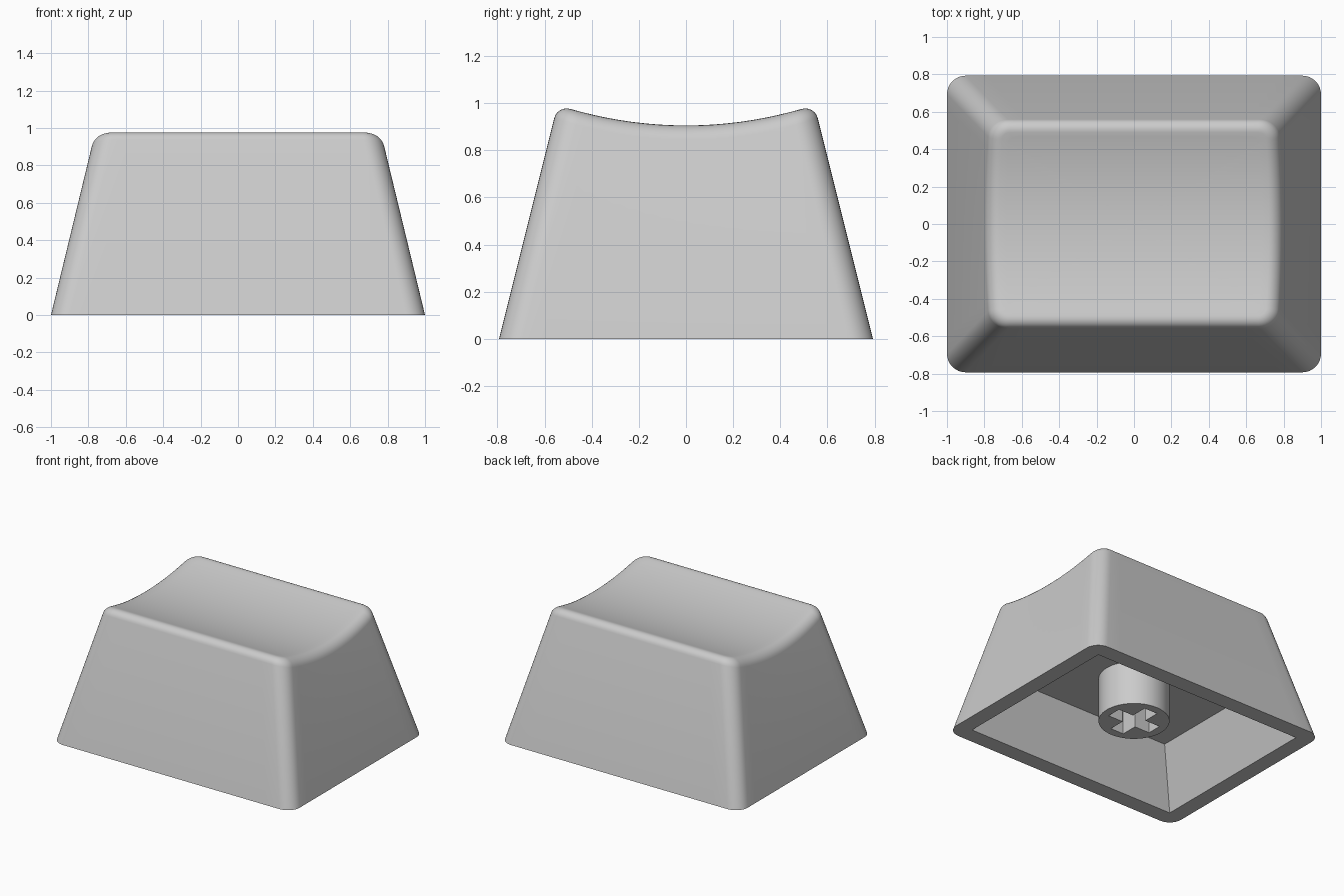
import bpy
import bmesh
from math import cos, sin, pi, sqrt, radians

if "Cube" in bpy.data.objects:
    bpy.data.objects.remove(bpy.data.objects["Cube"], do_unlink=True)

HALF_X, HALF_Y = 1.0, 0.793          # base footprint
LEAN_X, LEAN_Y = 0.242, 0.25         # inward lean of the walls
CORNER, FILLET = 0.10, 0.06          # corner rounding and top edge rounding
DISH_R, DISH_LOW = 1.75, 0.905       # scooped top
CEILING = 0.43                       # roof of the hollow underside
SEG, SIDE = 8, 16                    # points per corner and per side

grey = bpy.data.materials.new("light grey plastic")
grey.use_nodes = True
grey.diffuse_color = (0.6, 0.6, 0.6, 1)
grey.node_tree.nodes["Principled BSDF"].inputs["Base Color"].default_value = (0.6, 0.6, 0.6, 1)


def dish(y):
    """Height of the scooped top at y."""
    return DISH_LOW + DISH_R - sqrt(DISH_R ** 2 - y * y)


def outline(hx, hy, r):
    """Rounded rectangle with the same point count for any size."""
    corners = []
    for i, (sx, sy) in enumerate([(1, 1), (-1, 1), (-1, -1), (1, -1)]):
        angles = [(i + k / SEG) * pi / 2 for k in range(SEG + 1)]
        corners.append([(sx * (hx - r) + r * cos(a), sy * (hy - r) + r * sin(a)) for a in angles])
    pts = []
    for i, arc in enumerate(corners):
        pts += arc
        (ax, ay), (bx, by) = arc[-1], corners[(i + 1) % 4][0]
        pts += [(ax + (bx - ax) * k / SIDE, ay + (by - ay) * k / SIDE) for k in range(1, SIDE)]
    return pts


def edge_ring(inset, drop):
    """Ring on the leaning wall, a set drop below the scooped top."""
    ring = []
    for i, (x, y) in enumerate(outline(HALF_X - LEAN_X, HALF_Y - LEAN_Y, CORNER)):
        for _ in range(3):
            z = dish(y) - drop
            x, y = outline(HALF_X - LEAN_X * z - inset, HALF_Y - LEAN_Y * z - inset,
                           CORNER - inset)[i]
        ring.append((x, y, z))
    return ring


def finish(bm, obj):
    bmesh.ops.remove_doubles(bm, verts=bm.verts, dist=0.0001)
    bmesh.ops.recalc_face_normals(bm, faces=bm.faces)
    bm.to_mesh(obj.data)
    bm.free()
    bpy.ops.object.select_all(action="DESELECT")
    obj.select_set(True)
    bpy.context.view_layer.objects.active = obj
    bpy.ops.object.shade_smooth_by_angle(angle=radians(30))


# Cap shell: hollow ceiling, rim, walls, rounded edge, scooped top
rings = [[(x, y, CEILING) for x, y in outline(0.73, 0.545, 0)],
         [(x, y, 0) for x, y in outline(0.88, 0.67, 0)],
         [(x, y, 0) for x, y in outline(HALF_X, HALF_Y, CORNER)]]
for k in range(7):
    t = k / 6 * pi / 2
    rings.append(edge_ring(FILLET * (1 - cos(t)), FILLET * (1 - sin(t))))
lip = rings[-1]
for k in range(19, 0, -1):
    s = k / 20
    rings.append([(x * s, y * s, dish(y * s)) for x, y, z in lip])

bm = bmesh.new()
loops = [[bm.verts.new(p) for p in ring] for ring in rings]
count = len(lip)
for low, high in zip(loops, loops[1:]):
    for i in range(count):
        j = (i + 1) % count
        bm.faces.new((low[i], low[j], high[j], high[i]))
bm.faces.new(loops[0])
centre = bm.verts.new((0, 0, DISH_LOW))
for i in range(count):
    bm.faces.new((loops[-1][i], loops[-1][(i + 1) % count], centre))
mesh = bpy.data.meshes.new("cap_shell")
mesh.materials.append(grey)
shell = bpy.data.objects.new("cap_shell", mesh)
bpy.context.collection.objects.link(shell)
finish(bm, shell)

# Stem: round post with a cross-shaped socket
STEM_R, ARM, ARM_W, STEM_LOW = 0.242, 0.18, 0.055, 0.10
circle = [(STEM_R * cos(k * pi / 32), STEM_R * sin(k * pi / 32)) for k in range(64)]
cross = []
for c, s in [(1, 0), (0, 1), (-1, 0), (0, -1)]:
    for x, y in [(ARM, -ARM_W), (ARM, ARM_W), (ARM_W, ARM_W)]:
        cross.append((x * c - y * s, x * s + y * c))
curve = bpy.data.curves.new("stem_profile", "CURVE")
curve.dimensions = "2D"
curve.fill_mode = "BOTH"
curve.extrude = (CEILING - STEM_LOW) / 2
for pts in (circle, cross):
    spline = curve.splines.new("POLY")
    spline.points.add(len(pts) - 1)
    for point, (x, y) in zip(spline.points, pts):
        point.co = (x, y, 0, 1)
    spline.use_cyclic_u = True
curve.materials.append(grey)
stem = bpy.data.objects.new("stem", curve)
bpy.context.collection.objects.link(stem)
stem.location.z = (CEILING + STEM_LOW) / 2
bpy.ops.object.select_all(action="DESELECT")
stem.select_set(True)
bpy.context.view_layer.objects.active = stem
bpy.ops.object.convert(target="MESH")
stem = bpy.context.view_layer.objects.active
bm = bmesh.new()
bm.from_mesh(stem.data)
finish(bm, stem)
